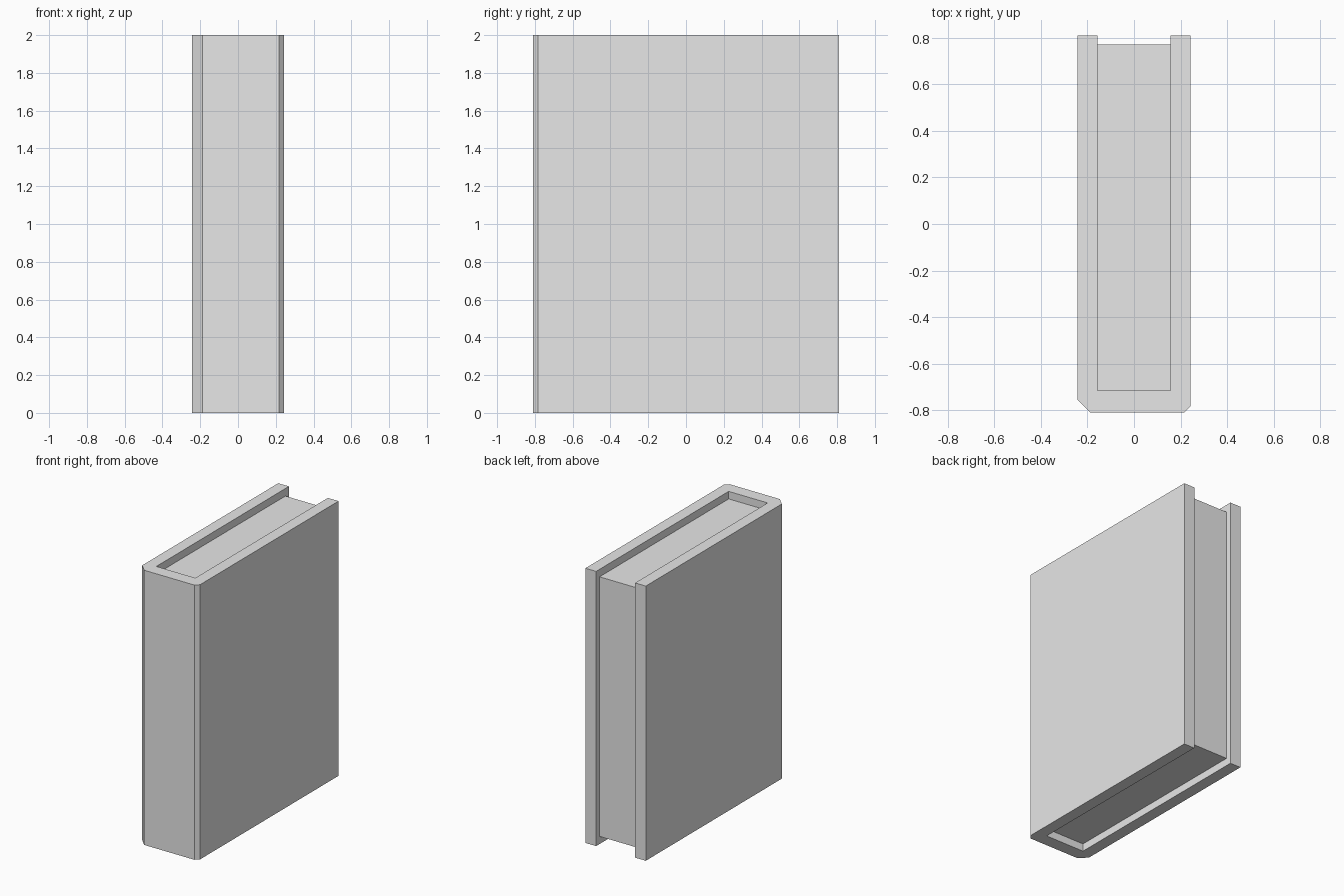
import bpy
import bmesh

# Remove only the default cube
cube = bpy.data.objects.get("Cube")
if cube:
    bpy.data.objects.remove(cube, do_unlink=True)

# One plain grey for the whole book
grey = bpy.data.materials.new("light_grey")
grey.use_nodes = True
GREY = (0.8, 0.8, 0.8, 1)
grey.diffuse_color = GREY
grey.node_tree.nodes["Principled BSDF"].inputs["Base Color"].default_value = GREY


def extrude_outline(name, outline, bottom, top):
    """Make a flat-sided solid by raising an outline from bottom to top."""
    bm = bmesh.new()
    base = bm.faces.new([bm.verts.new((x, y, bottom)) for x, y in outline])
    raised = bmesh.ops.extrude_face_region(bm, geom=[base])["geom"]
    for v in raised:
        if isinstance(v, bmesh.types.BMVert):
            v.co.z = top
    bmesh.ops.recalc_face_normals(bm, faces=bm.faces)
    mesh = bpy.data.meshes.new(name)
    bm.to_mesh(mesh)
    bm.free()
    mesh.materials.append(grey)
    obj = bpy.data.objects.new(name, mesh)
    bpy.context.collection.objects.link(obj)
    return obj


HEIGHT = 2.0
HALF_W, HALF_D = 0.243, 0.81       # outside of the cover
PAGE_W = 0.157                     # inside half width
SPINE_IN, PAGE_BACK = -0.715, 0.77
LIP = 0.055                        # cover overhang above and below the pages
CUT_L, CUT_R = 0.055, 0.027        # uneven spine bevels

# Cover: two boards joined by a spine with bevelled corners
cover = extrude_outline("cover", [
    (-HALF_W, HALF_D), (-HALF_W, -HALF_D + CUT_L),
    (-HALF_W + CUT_L, -HALF_D), (HALF_W - CUT_R, -HALF_D),
    (HALF_W, -HALF_D + CUT_R), (HALF_W, HALF_D),
    (PAGE_W, HALF_D), (PAGE_W, SPINE_IN),
    (-PAGE_W, SPINE_IN), (-PAGE_W, HALF_D),
], 0, HEIGHT)

# Page block, set in from the cover edges
pages = extrude_outline("pages", [
    (-PAGE_W, SPINE_IN), (PAGE_W, SPINE_IN),
    (PAGE_W, PAGE_BACK), (-PAGE_W, PAGE_BACK),
], LIP, HEIGHT - LIP)
